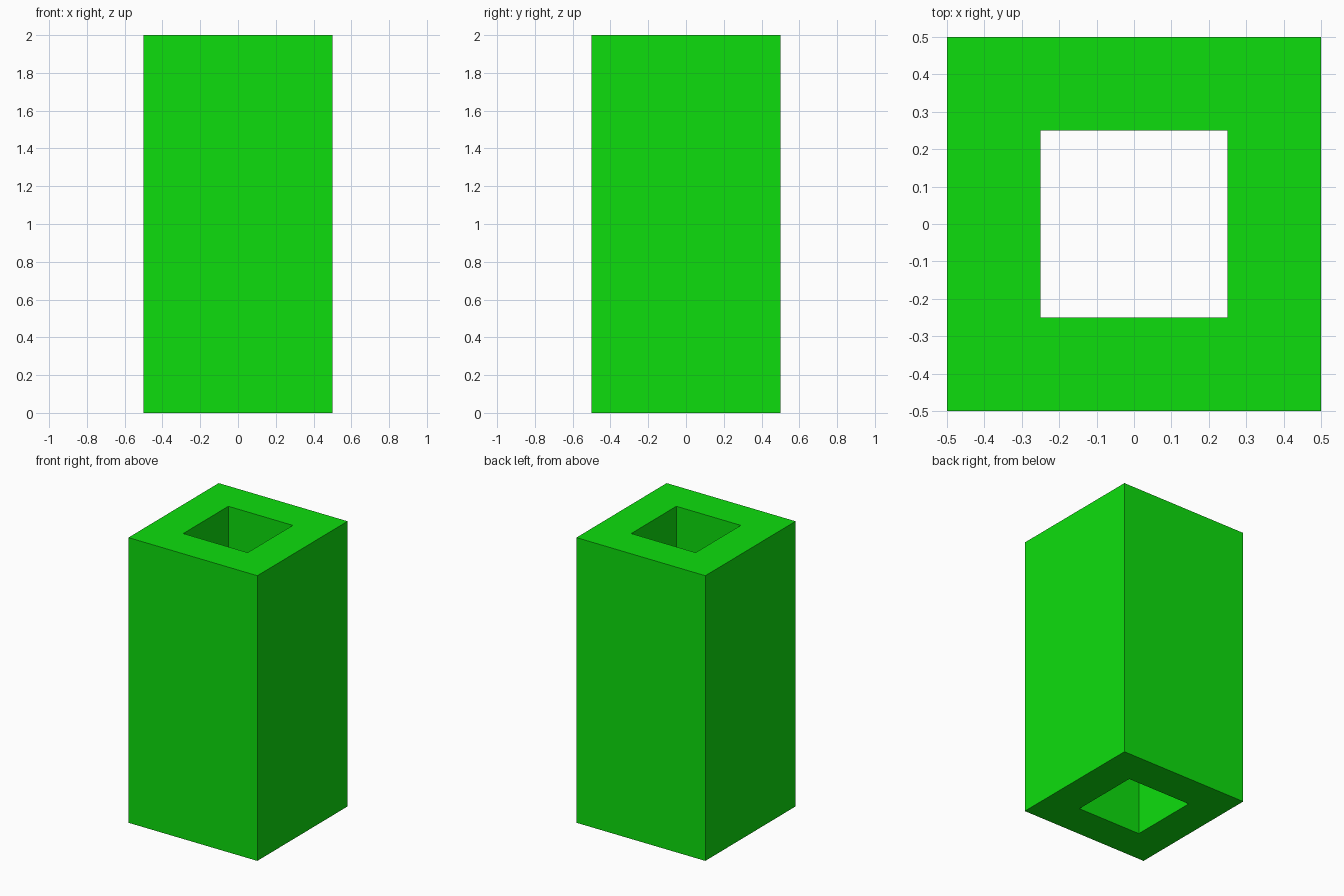
import bpy
import bmesh

if "Cube" in bpy.data.objects:
    bpy.data.objects.remove(bpy.data.objects["Cube"])

OUTER, INNER, HEIGHT = 0.5, 0.25, 2.0


def square_ring(bm, half, z):
    corners = [(-1, -1), (1, -1), (1, 1), (-1, 1)]
    return [bm.verts.new((x * half, y * half, z)) for x, y in corners]


# Square tube, open from top to bottom
bm = bmesh.new()
loops = [square_ring(bm, OUTER, 0), square_ring(bm, OUTER, HEIGHT),
         square_ring(bm, INNER, HEIGHT), square_ring(bm, INNER, 0)]

# Outer walls, top rim, inner walls, bottom rim
for a, b in zip(loops, loops[1:] + loops[:1]):
    for i in range(4):
        j = (i + 1) % 4
        bm.faces.new((a[i], a[j], b[j], b[i]))
bmesh.ops.recalc_face_normals(bm, faces=bm.faces)

mesh = bpy.data.meshes.new("square_tube")
bm.to_mesh(mesh)
bm.free()
tube = bpy.data.objects.new("square_tube", mesh)
bpy.context.collection.objects.link(tube)

# Bright green
green = bpy.data.materials.new("green")
green.diffuse_color = (0.004, 0.73, 0.004, 1)
green.use_nodes = True
green.node_tree.nodes["Principled BSDF"].inputs["Base Color"].default_value = green.diffuse_color
mesh.materials.append(green)
